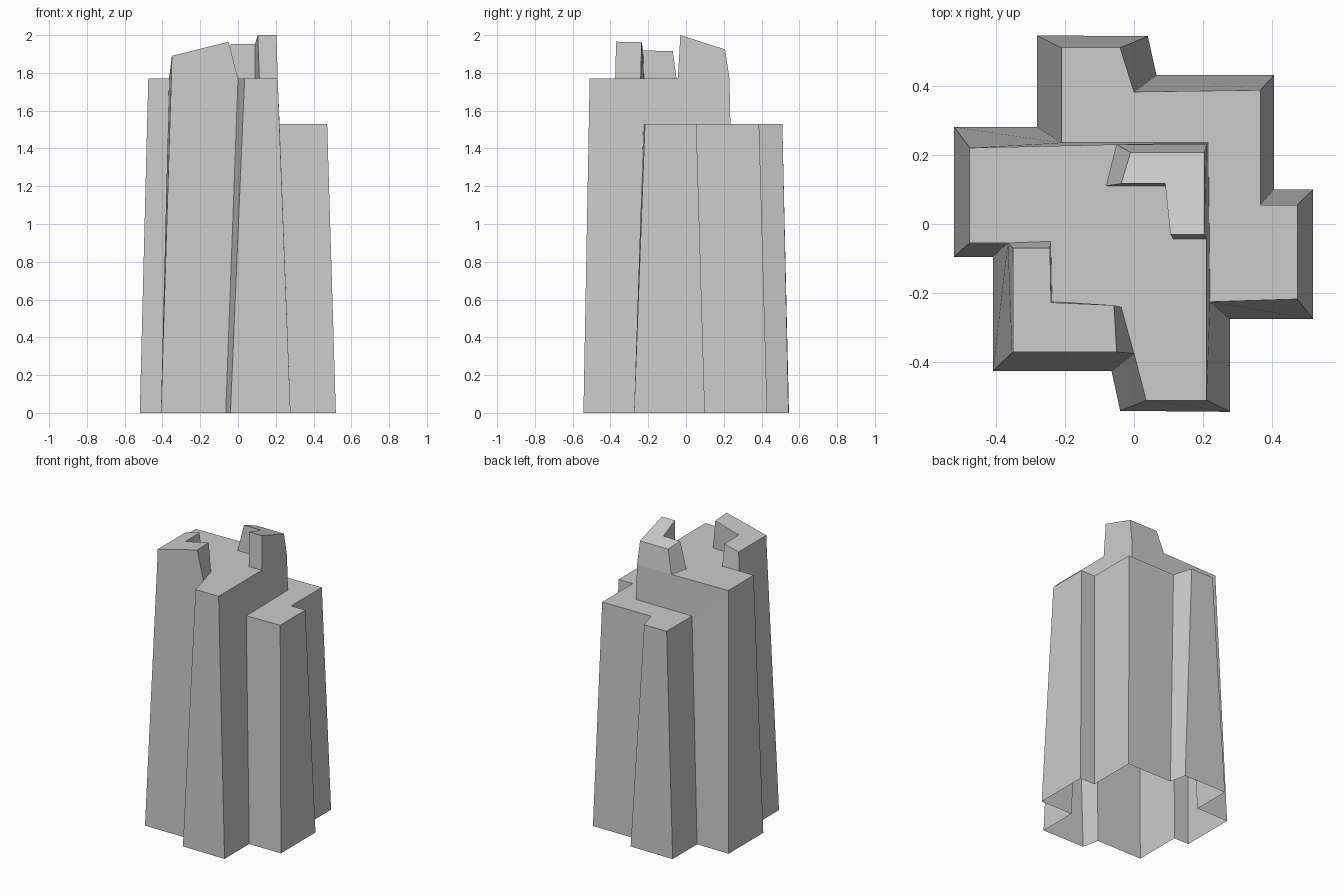
import bpy, bmesh

if "Cube" in bpy.data.objects:
    bpy.data.objects.remove(bpy.data.objects["Cube"])

LOW, HIGH = 1.53, 1.77


def at(points, z):
    return [(x, y, z) for x, y in points]


def loft(a, b):
    n = len(a)
    return [(a[i], a[(i + 1) % n], b[(i + 1) % n], b[i]) for i in range(n)]


def build(name, faces):
    bm = bmesh.new()
    for f in faces:
        bm.faces.new([bm.verts.new(p) for p in f])
    bmesh.ops.remove_doubles(bm, verts=bm.verts, dist=0.0005)
    bmesh.ops.recalc_face_normals(bm, faces=bm.faces)
    me = bpy.data.meshes.new(name)
    bm.to_mesh(me)
    bm.free()
    ob = bpy.data.objects.new(name, me)
    bpy.context.collection.objects.link(ob)


# Footprint (open underneath) and the tapered outline above it, clockwise from back left
base = at([(-.28, .545), (.04, .543), (.065, .43), (.405, .43),
           (.405, .10), (.518, .10), (.518, -.275), (.278, -.275),
           (.278, -.543), (-.04, -.54), (-.065, -.425), (-.408, -.425),
           (-.408, -.095), (-.52, -.095), (-.52, .28), (-.28, .28)], 0)
terrace_rim = at([(-.21, .51), (-.04, .51), (0, .382), (.365, .387),
                  (.365, .055), (.472, .055), (.472, -.217), (.22, -.225)], LOW)
deck_rim = at([(.21, -.51), (.035, -.51), (0, -.375), (-.353, -.373),
               (-.365, -.055), (-.475, -.055), (-.475, .22)], HIGH)
notch = (-.21, .235, LOW)
top = terrace_rim + deck_rim + [notch]

# Feet of the two L-shaped turrets on the deck
front_foot = at([(0, -.375), (-.353, -.373), (-.365, -.055),
                 (-.24, -.05), (-.237, -.223), (-.037, -.24)], HIGH)
rear_foot = at([(.21, .23), (.21, -.043), (.113, -.043),
                (.09, .11), (-.08, .11), (-.05, .23)], HIGH)

# Tower body: outer walls, step walls, low terrace and high deck
step_corner = (.215, .235, LOW)
faces = loft(base, top)
faces.append([notch, deck_rim[6], rear_foot[5], rear_foot[0], step_corner])
faces.append([terrace_rim[7], deck_rim[0], rear_foot[1], rear_foot[0], step_corner])
faces.append(terrace_rim + [step_corner, notch])
faces.append(deck_rim[:2] + front_foot[:1] + front_foot[:2:-1] + deck_rim[4:]
             + rear_foot[:0:-1])
build("tower_body", faces)

# Front turret, its top sloping along x
front_top = [(x, y, 1.965 + .25 * (x + .05)) for x, y in
             [(-.05, -.37), (-.35, -.37), (-.35, -.07),
              (-.243, -.07), (-.24, -.227), (-.058, -.235)]]
build("front_turret", loft(front_foot, front_top) + [front_top])

# Rear turret, its top sloping along y
rear_top = [(x, y, 2 - .32 * (y + .03)) for x, y in
            [(.204, .207), (.204, -.03), (.105, -.03),
             (.09, .117), (-.037, .117), (-.01, .207)]]
build("rear_turret", loft(rear_foot, rear_top) + [rear_top])
